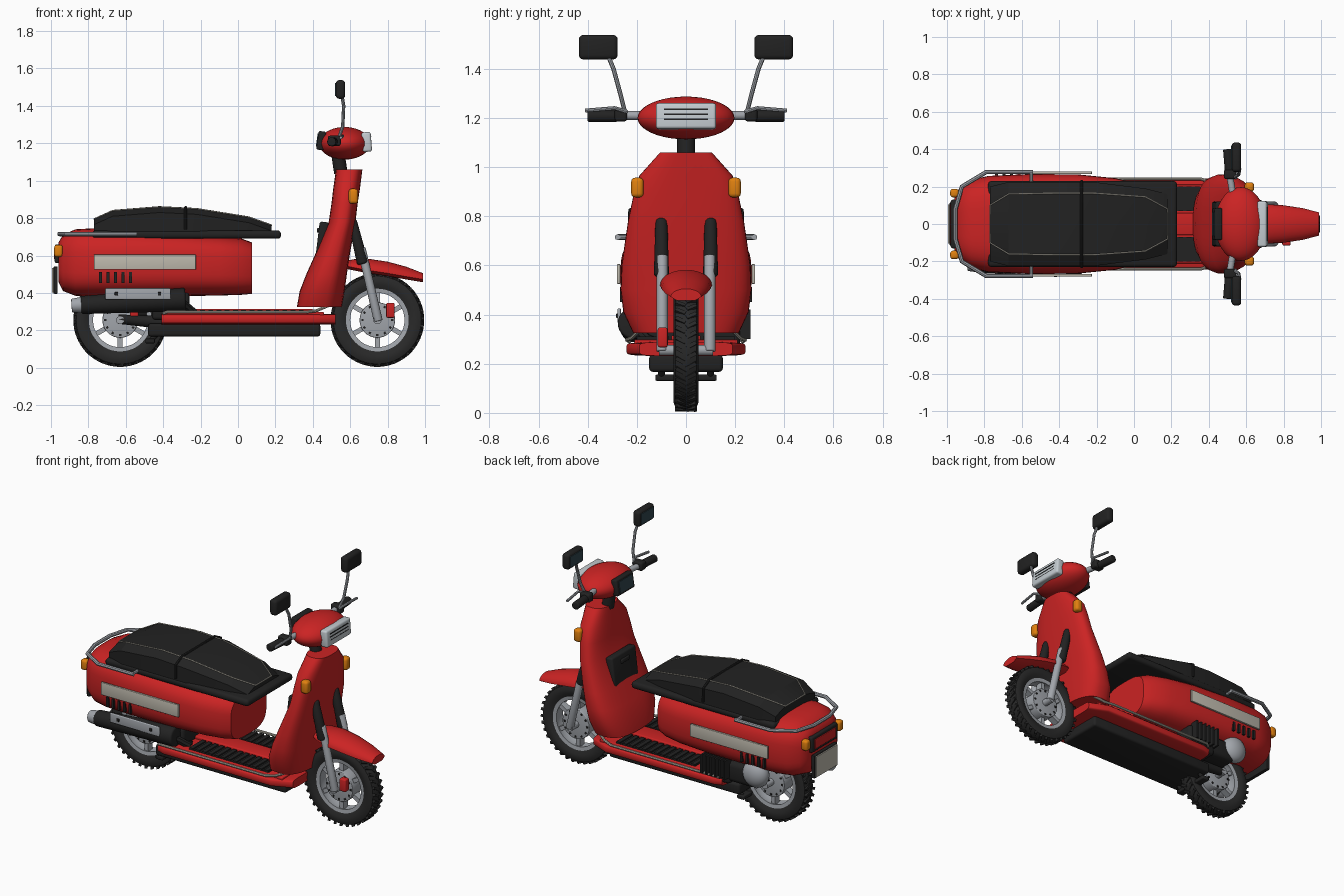
import bpy, bmesh, math
from mathutils import Matrix, Vector

if "Cube" in bpy.data.objects:
    bpy.data.objects.remove(bpy.data.objects["Cube"])

def colour(name, r, g, b):
    m = bpy.data.materials.new(name)
    m.diffuse_color = (r, g, b, 1)
    m.use_nodes = True
    m.node_tree.nodes["Principled BSDF"].inputs["Base Color"].default_value = m.diffuse_color
    return m

RED = colour("red_paint", 0.6, 0.017, 0.017)
BLACK = colour("black_plastic", 0.016, 0.016, 0.016)
RUBBER = colour("tyre_rubber", 0.022, 0.022, 0.022)
SILVER = colour("silver_metal", 0.36, 0.38, 0.41)
LENS = colour("headlight_lens", 0.55, 0.6, 0.63)
CREAM = colour("cream_trim", 0.52, 0.49, 0.42)
ORANGE = colour("orange_lens", 0.75, 0.22, 0.005)
GLASS = colour("dark_glass", 0.03, 0.06, 0.075)

def finish(name, bm, mat, smooth=35, bevel=0):
    bmesh.ops.recalc_face_normals(bm, faces=bm.faces)
    me = bpy.data.meshes.new(name)
    bm.to_mesh(me)
    bm.free()
    ob = bpy.data.objects.new(name, me)
    bpy.context.collection.objects.link(ob)
    me.materials.append(mat)
    bpy.ops.object.select_all(action='DESELECT')
    bpy.context.view_layer.objects.active = ob
    ob.select_set(True)
    if bevel:
        b = ob.modifiers.new("bevel", 'BEVEL')
        b.width, b.segments = bevel, 3
        bpy.ops.object.modifier_apply(modifier=b.name)
    if smooth:
        bpy.ops.object.shade_smooth_by_angle(angle=math.radians(smooth))
    return ob

def boxes(name, mats, mat, bevel=0):
    bm = bmesh.new()
    for m in mats:
        bmesh.ops.create_cube(bm, size=1, matrix=m)
    return finish(name, bm, mat, 35, bevel)

def place(c, size, rot=0, axis='Y'):
    return Matrix.Translation(c) @ Matrix.Rotation(rot, 4, axis) @ Matrix.Diagonal((*size, 1))

def box(name, c, size, mat, bevel=0, tilt=0):
    return boxes(name, [place(c, size, tilt)], mat, bevel)

def rod(name, a, b, r1, r2, mat, seg=24, bevel=0):
    a, b = Vector(a), Vector(b)
    bm = bmesh.new()
    m = Matrix.Translation((a + b) / 2) @ (b - a).to_track_quat('Z', 'Y').to_matrix().to_4x4()
    bmesh.ops.create_cone(bm, cap_ends=True, segments=seg, radius1=r1, radius2=r2, depth=(b - a).length, matrix=m)
    return finish(name, bm, mat, 35, bevel)

def tube(name, pts, r, mat, cyclic=False):
    cu = bpy.data.curves.new(name, 'CURVE')
    cu.dimensions, cu.bevel_depth, cu.bevel_resolution, cu.use_fill_caps = '3D', r, 2, True
    sp = cu.splines.new('POLY')
    sp.points.add(len(pts) - 1)
    for p, q in zip(sp.points, pts):
        p.co = (*q, 1)
    sp.use_cyclic_u = cyclic
    cu.materials.append(mat)
    ob = bpy.data.objects.new(name, cu)
    bpy.context.collection.objects.link(ob)
    bpy.ops.object.select_all(action='DESELECT')
    bpy.context.view_layer.objects.active = ob
    ob.select_set(True)
    bpy.ops.object.convert(target='MESH')
    bpy.ops.object.shade_smooth_by_angle()

def loft(name, rings, mat, smooth=35):
    bm = bmesh.new()
    vs = [[bm.verts.new(p) for p in ring] for ring in rings]
    n = len(vs[0])
    for a, b in zip(vs, vs[1:]):
        for i in range(n):
            bm.faces.new((a[i], a[(i + 1) % n], b[(i + 1) % n], b[i]))
    bm.faces.new(vs[0])
    bm.faces.new(vs[-1])
    return finish(name, bm, mat, smooth)

def oval(a, b, e, n=40):
    def f(t):
        return math.copysign(abs(t) ** (2 / e), t)
    return [(a * f(math.cos(2 * math.pi * i / n)), b * f(math.sin(2 * math.pi * i / n))) for i in range(n)]

def lathe(name, profile, cx, cz, mat, seg=48):
    # closed (radius, y) profile turned around the axle
    rings = [[(cx + r * math.cos(t), y, cz + r * math.sin(t)) for r, y in profile]
             for t in (2 * math.pi * i / seg for i in range(seg))]
    bm = bmesh.new()
    vs = [[bm.verts.new(p) for p in ring] for ring in rings]
    n = len(profile)
    for i in range(seg):
        a, b = vs[i], vs[(i + 1) % seg]
        for j in range(n):
            bm.faces.new((a[j], a[(j + 1) % n], b[(j + 1) % n], b[j]))
    return finish(name, bm, mat)

# wheels
half = [(0.165, 0.036), (0.19, 0.048), (0.215, 0.05), (0.235, 0.042), (0.244, 0.02)]
tyre = [(r, -y) for r, y in half] + [(0.247, 0)] + half[::-1]
rim = [(0.145, -0.034), (0.172, -0.038), (0.172, 0.038), (0.145, 0.034), (0.152, 0)]
for nm, cx in (("front", 0.745), ("rear", -0.63)):
    cz = 0.255
    lathe(nm + "_tyre", tyre, cx, cz, RUBBER)
    lathe(nm + "_rim", rim, cx, cz, SILVER)
    spin = lambda k, n: Matrix.Translation((cx, 0, cz)) @ Matrix.Rotation(2 * math.pi * k / n, 4, 'Y')
    boxes(nm + "_tread", [spin(k + (s > 0) * 0.5, 36) @ Matrix.Translation((0, s * 0.022, 0.243))
          @ Matrix.Rotation(s * 0.5, 4, 'Z') @ Matrix.Diagonal((0.016, 0.044, 0.014, 1))
          for k in range(36) for s in (-1, 1)], RUBBER)
    boxes(nm + "_spokes", [spin(k, 6) @ place((0, 0, 0.115), (0.026, 0.045, 0.08)) for k in range(6)], SILVER)
    rod(nm + "_hub", (cx, -0.045, cz), (cx, 0.045, cz), 0.095, 0.095, SILVER, 40, 0.004)
    rod(nm + "_axle", (cx, -0.11, cz), (cx, 0.11, cz), 0.022, 0.022, SILVER)
    boxes(nm + "_hub_holes", [spin(k, 12) @ place((0, 0, 0.08), (0.012, 0.096, 0.012)) for k in range(12)], BLACK)

# rear body shell
loft("rear_body", [[(x, y, (zb + zt) / 2 + z) for y, z in oval(w, (zt - zb) / 2, 3.2)] for x, w, zb, zt in (
    (-0.96, 0.15, 0.46, 0.67), (-0.935, 0.19, 0.41, 0.71), (-0.87, 0.235, 0.385, 0.74), (-0.78, 0.257, 0.38, 0.745),
    (-0.55, 0.267, 0.38, 0.74), (-0.3, 0.265, 0.383, 0.725), (-0.1, 0.245, 0.386, 0.705), (0.02, 0.215, 0.39, 0.69),
    (0.075, 0.18, 0.395, 0.67))], RED)
for s in (-1, 1):
    box("side_trim", (-0.4975, s * 0.274, 0.565), (0.545, 0.014, 0.08), CREAM, 0.003)
    boxes("louvers", [place((-0.735 + 0.04 * k, s * 0.262, 0.482), (0.015, 0.014, 0.06)) for k in range(5)], BLACK)

# seat: flat base, faceted cushion, piping and strap
box("seat_base", (-0.275, 0, 0.712), (1.01, 0.46, 0.044), BLACK, 0.018)
cushion = [(-0.77, 0.2, 0.1, 0.795), (-0.67, 0.225, 0.16, 0.84), (-0.42, 0.225, 0.165, 0.86),
           (-0.22, 0.225, 0.165, 0.85), (0.06, 0.19, 0.145, 0.805), (0.18, 0.16, 0.08, 0.762)]
loft("seat_cushion", [[(x, -w, 0.72), (x, -w, zt - 0.03), (x, -t, zt), (x, 0, zt + 0.004), (x, t, zt),
                       (x, w, zt - 0.03), (x, w, 0.72)] for x, w, t, zt in cushion], BLACK, 20)
tube("seat_piping", [(x, t, z) for x, w, t, z in cushion] + [(x, -t, z) for x, w, t, z in cushion[::-1]],
     0.0035, CREAM, True)
tube("seat_strap", [(-0.28, -0.228, 0.74), (-0.28, -0.228, 0.825), (-0.28, -0.165, 0.857), (-0.28, 0.165, 0.857),
                    (-0.28, 0.228, 0.825), (-0.28, 0.228, 0.74)], 0.008, BLACK)

# grab rail
rail = [(-0.54, 0.278), (-0.79, 0.278), (-0.92, 0.2), (-0.955, 0.08)]
tube("grab_rail", [(x, y, 0.715) for x, y in rail] + [(x, -y, 0.715) for x, y in rail[::-1]], 0.012, SILVER)
for s in (-1, 1):
    tube("rail_mount", [(-0.55, s * 0.278, 0.715), (-0.55, s * 0.2, 0.715)], 0.01, SILVER)

# tail light, rear indicators, number plate
box("tail_light_case", (-0.96, 0, 0.61), (0.04, 0.26, 0.1), BLACK, 0.01)
box("tail_light_lens", (-0.981, 0, 0.61), (0.008, 0.21, 0.06), RED, 0.003)
box("plate_holder", (-0.975, 0, 0.468), (0.022, 0.23, 0.145), BLACK, 0.004)
box("number_plate", (-0.99, 0, 0.468), (0.008, 0.21, 0.13), CREAM)
for s in (-1, 1):
    box("rear_indicator", (-0.96, s * 0.165, 0.625), (0.045, 0.045, 0.065), ORANGE, 0.014)

# floor, mats, edge rails, belly pan
loft("floor", [[(x, y, 0.26 + z) for y, z in oval(w, 0.028, 6)] for x, w in (
    (-0.41, 0.225), (-0.36, 0.242), (0.4, 0.242), (0.52, 0.19))], RED)
box("floor_top", (0.03, 0, 0.288), (0.86, 0.42, 0.02), RED, 0.005)
box("floor_tunnel", (0.0, 0, 0.3), (0.8, 0.12, 0.03), RED, 0.008)
for s in (-1, 1):
    box("floor_mat", (0.075, s * 0.135, 0.299), (0.56, 0.13, 0.006), BLACK)
    boxes("mat_ribs", [place((-0.19 + 0.044 * k, s * 0.135, 0.304), (0.026, 0.13, 0.012)) for k in range(13)], BLACK)
    tube("floor_rail", [(-0.4, s * 0.23, 0.29), (-0.38, s * 0.24, 0.297), (0.36, s * 0.24, 0.297),
                        (0.42, s * 0.22, 0.305), (0.49, s * 0.19, 0.335)], 0.008, CREAM)
box("belly_pan", (-0.02, 0, 0.202), (0.92, 0.3, 0.07), BLACK, 0.015)
box("stand_bar", (-0.47, 0, 0.143), (0.05, 0.25, 0.025), BLACK, 0.006)
for s in (-1, 1):
    rod("stand_leg", (-0.47, s * 0.1, 0.14), (-0.4, s * 0.1, 0.22), 0.014, 0.014, BLACK, 12)
    rod("swing_arm", (-0.38, s * 0.085, 0.24), (-0.64, s * 0.085, 0.26), 0.035, 0.025, BLACK, 16)

# engine and cooling cover
box("engine_block", (-0.36, 0.02, 0.33), (0.2, 0.4, 0.15), BLACK, 0.02)
box("engine_case", (-0.5, 0.15, 0.335), (0.26, 0.13, 0.13), BLACK, 0.03)
boxes("engine_fins", [place((-0.45 + 0.032 * k, 0.225, 0.36), (0.012, 0.075, 0.12)) for k in range(6)], BLACK)
bm = bmesh.new()
bmesh.ops.create_uvsphere(bm, u_segments=28, v_segments=16, radius=1, matrix=place((-0.63, 0.195, 0.365), (0.085, 0.06, 0.085)))
finish("cooling_cover", bm, SILVER)

# exhaust
rod("muffler", (-0.84, -0.215, 0.335), (-0.28, -0.215, 0.365), 0.048, 0.063, BLACK, 28, 0.012)
rod("exhaust_tip", (-0.89, -0.215, 0.332), (-0.83, -0.215, 0.336), 0.036, 0.044, SILVER, 24, 0.006)
tube("exhaust_pipe", [(-0.3, -0.21, 0.35), (-0.24, -0.16, 0.3), (-0.28, -0.05, 0.26)], 0.022, BLACK)
box("heat_shield", (-0.535, -0.272, 0.395), (0.35, 0.014, 0.06), SILVER, 0.005)
boxes("shield_bolts", [place((x, -0.28, 0.395), (0.018, 0.008, 0.018)) for x in (-0.65, -0.42)], BLACK, 0.003)
box("rear_brake", (-0.555, -0.075, 0.29), (0.045, 0.05, 0.045), RED, 0.008)

# leg shield, glove box, front indicators
loft("leg_shield", [[((xb + xf) / 2 + x, y, z) for x, y in oval((xf - xb) / 2, w, 2.7)] for z, xb, xf, w in (
    (0.325, 0.315, 0.555, 0.215), (0.41, 0.33, 0.57, 0.255), (0.5, 0.365, 0.582, 0.266), (0.6, 0.41, 0.597, 0.262),
    (0.78, 0.485, 0.628, 0.236), (0.88, 0.5, 0.64, 0.215), (0.965, 0.51, 0.653, 0.19), (1.06, 0.524, 0.665, 0.105))], RED)
box("glove_box", (0.45, 0, 0.68), (0.05, 0.24, 0.2), BLACK, 0.012, 0.12)
box("glove_box_handle", (0.432, 0, 0.735), (0.02, 0.08, 0.025), BLACK, 0.005, 0.12)
for s in (-1, 1):
    box("front_indicator", (0.617, s * 0.198, 0.917), (0.05, 0.05, 0.08), ORANGE, 0.016)

# fork, brake and front fender
for s in (-1, 1):
    rod("fork_leg", (0.66, s * 0.097, 0.64), (0.75, s * 0.097, 0.25), 0.022, 0.024, SILVER, 20, 0.005)
    rod("fork_gaiter", (0.61, s * 0.1, 0.79), (0.668, s * 0.1, 0.555), 0.024, 0.031, BLACK, 20, 0.012)
box("front_brake", (0.815, -0.095, 0.307), (0.045, 0.04, 0.08), RED, 0.008)
loft("front_fender", [[(x, w * math.cos(t), zb + (zt - zb) * math.sin(t)) for t in (math.pi * i / 14 for i in range(15))]
     + [(x, -w * 0.6, zb - 0.015), (x, w * 0.6, zb - 0.015)] for x, w, zb, zt in (
    (0.57, 0.07, 0.545, 0.57), (0.62, 0.095, 0.535, 0.58), (0.7, 0.106, 0.52, 0.582), (0.8, 0.1, 0.505, 0.567),
    (0.9, 0.085, 0.487, 0.54), (0.99, 0.062, 0.472, 0.505))], RED)

# steering stem and handlebar head
rod("steering_stem", (0.55, 0, 1.04), (0.535, 0, 1.14), 0.036, 0.036, BLACK)
bm = bmesh.new()
bmesh.ops.create_uvsphere(bm, u_segments=36, v_segments=20, radius=1, matrix=place((0.57, 0, 1.2), (0.137, 0.197, 0.087)))
finish("handlebar_head", bm, RED)
box("headlight", (0.688, 0, 1.207), (0.05, 0.245, 0.105), LENS, 0.012, -0.08)
boxes("headlight_slots", [place((0.7115, 0, 1.175 + 0.02 * k), (0.006, 0.18, 0.005)) for k in range(4)], BLACK)
box("dash_panel", (0.445, 0, 1.214), (0.04, 0.17, 0.1), BLACK, 0.008, 0.15)
box("dash_glass", (0.424, 0, 1.217), (0.006, 0.13, 0.07), GLASS, 0, 0.15)

# grips, levers, mirrors
for s in (-1, 1):
    rod("handlebar", (0.53, s * 0.15, 1.21), (0.51, s * 0.27, 1.21), 0.018, 0.018, SILVER, 16)
    box("switch_box", (0.515, s * 0.265, 1.213), (0.07, 0.05, 0.055), BLACK, 0.012)
    rod("grip", (0.51, s * 0.28, 1.208), (0.5, s * 0.4, 1.208), 0.024, 0.024, BLACK, 20, 0.005)
    tube("lever", [(0.54, s * 0.24, 1.225), (0.56, s * 0.29, 1.24), (0.55, s * 0.41, 1.23)], 0.008, SILVER)
    tube("mirror_stem", [(0.54, s * 0.25, 1.23), (0.56, s * 0.265, 1.29), (0.565, s * 0.295, 1.4),
                         (0.555, s * 0.32, 1.46)], 0.009, SILVER)
    box("mirror_case", (0.548, s * 0.357, 1.488), (0.05, 0.158, 0.1), BLACK, 0.018)
    box("mirror_glass", (0.522, s * 0.357, 1.488), (0.006, 0.125, 0.07), GLASS)
